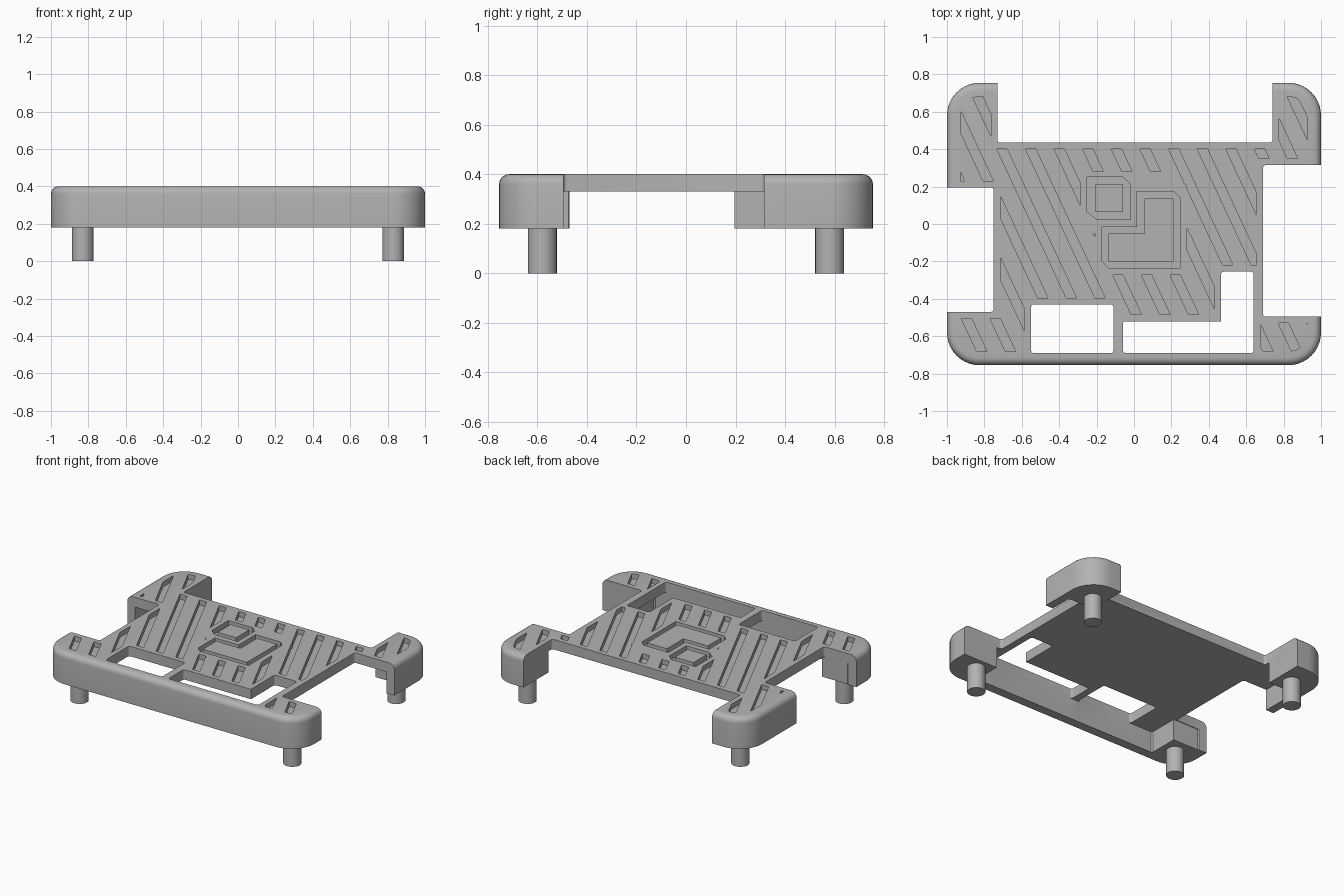
import bpy
import bmesh
import math

cube = bpy.data.objects.get("Cube")
if cube:
    bpy.data.objects.remove(cube, do_unlink=True)

TOP, PLATE, BASE = 0.40, 0.33, 0.18
GROOVE = 0.365        # floor height of the engraved lines
HX, HY = 1.0, 0.755   # half size of the case

grey = bpy.data.materials.new("plain_grey")
grey.use_nodes = True
colour = (0.45, 0.45, 0.45, 1)
grey.diffuse_color = colour
grey.node_tree.nodes["Principled BSDF"].inputs["Base Color"].default_value = colour


def prisms(name, outlines, z0, z1, fillet=0):
    """Extrude one or more outlines from z0 to z1, optionally rounding the top rim."""
    bm = bmesh.new()
    for pts in outlines:
        low = bm.faces.new([bm.verts.new((x, y, z0)) for x, y in pts])
        ext = bmesh.ops.extrude_face_region(bm, geom=[low])["geom"]
        for v in ext:
            if isinstance(v, bmesh.types.BMVert):
                v.co.z = z1
    bmesh.ops.recalc_face_normals(bm, faces=bm.faces)
    if fillet:
        rim = [e for e in bm.edges if all(v.co.z > z1 - 1e-5 for v in e.verts)]
        bmesh.ops.bevel(bm, geom=rim, offset=fillet, segments=5,
                        profile=0.5, affect='EDGES')
    mesh = bpy.data.meshes.new(name)
    bm.to_mesh(mesh)
    bm.free()
    mesh.materials.append(grey)
    obj = bpy.data.objects.new(name, mesh)
    bpy.context.collection.objects.link(obj)
    return obj


def round_rect(x0, x1, y0, y1, r, steps=4):
    pts = []
    corners = [(x1 - r, y1 - r), (x0 + r, y1 - r), (x0 + r, y0 + r), (x1 - r, y0 + r)]
    for q, (cx, cy) in enumerate(corners):
        for i in range(steps + 1):
            a = math.pi / 2 * (q + i / steps)
            pts.append((cx + r * math.cos(a), cy + r * math.sin(a)))
    return pts


def combine(target, tool, operation='DIFFERENCE'):
    """Apply a boolean and discard the tool."""
    mod = target.modifiers.new("cut", 'BOOLEAN')
    mod.operation, mod.solver, mod.object = operation, 'EXACT', tool
    bpy.context.view_layer.objects.active = target
    bpy.ops.object.modifier_apply(modifier=mod.name)
    bpy.data.objects.remove(tool, do_unlink=True)


# Notches in the edge and openings through the plate: x0, x1, y0, y1
cutouts = [
    (-0.73, 0.74, 0.435, 1.2),
    (-1.4, -0.75, -0.47, 0.195),
    (0.69, 1.4, -0.495, 0.315),
    (-0.55, -0.11, -0.69, -0.43),
    (-0.06, 0.64, -0.69, -0.52),
    (0.465, 0.64, -0.62, -0.255),
]

# Case: rounded block, hollowed from below leaving rim walls and solid corners
case = prisms("case", [round_rect(-HX, HX, -HY, HY, 0.175, 10)], BASE, TOP, 0.04)
for hx, hy in ((0.94, 0.475), (0.73, 0.69)):
    combine(case, prisms("cavity", [round_rect(-hx, hx, -hy, hy, 0.01, 1)], 0.1, PLATE))
for x0, x1, y0, y1 in cutouts:
    combine(case, prisms("opening", [round_rect(x0, x1, y0, y1, 0.015)], 0.05, 0.6))

# Slanted grooves, kept clear of every edge and of the centre shapes
SLOPE, WIDTH, PITCH, MARGIN = 0.466, 0.055, 0.153, 0.035
slots = []
for k in range(-5, 13):
    x = -0.733 + PITCH * k
    a, b = x + (0.4 - 0.9) * SLOPE, x + (0.4 + 0.9) * SLOPE
    slots.append([(a, 0.9), (b, -0.9), (b + WIDTH, -0.9), (a + WIDTH, 0.9)])
grooves = prisms("grooves", slots, GROOVE, 0.45)
edge = 0.073
field = round_rect(-HX + edge, HX - edge, -HY + edge, HY - edge, 0.1)
combine(grooves, prisms("field", [field], 0.3, 0.5), 'INTERSECT')
keep_clear = [(x0 - MARGIN, x1 + MARGIN, y0 - MARGIN, y1 + MARGIN)
              for x0, x1, y0, y1 in cutouts]
keep_clear += [(-0.285, 0.2, -0.05, 0.282), (-0.208, 0.283, -0.272, 0.21)]
for x0, x1, y0, y1 in keep_clear:
    combine(grooves, prisms("clear", [round_rect(x0, x1, y0, y1, 0.005, 1)], 0.25, 0.55))
combine(case, grooves)

# Two engraved outlines in the centre: a square and an L shape
square = [(-0.25, 0.25), (-0.06, 0.25), (-0.02, 0.215), (-0.02, 0.025),
          (-0.20, 0.025), (-0.25, 0.065)]
square_core = [(-0.205, 0.21), (-0.06, 0.21), (-0.06, 0.065), (-0.205, 0.065)]
ell = [(0.015, 0.175), (0.21, 0.175), (0.245, 0.14), (0.245, -0.235),
       (-0.135, -0.235), (-0.17, -0.20), (-0.17, -0.015), (0.015, -0.015)]
ell_core = [(0.055, 0.135), (0.21, 0.135), (0.21, -0.20),
            (-0.135, -0.20), (-0.135, -0.05), (0.055, -0.05)]
for outer, core in ((square, square_core), (ell, ell_core)):
    ring = prisms("ring", [outer], GROOVE, 0.45)
    combine(ring, prisms("core", [core], 0.3, 0.5))
    combine(case, ring)

# Round feet under the four corners
parts = [case]
for sx, side in ((-1, "right"), (1, "left")):
    for sy, end in ((-1, "front"), (1, "back")):
        x, y, r = 0.83 * sx, 0.58 * sy, 0.058
        outline = round_rect(x - r, x + r, y - r, y + r, r - 1e-4, 8)
        parts.append(prisms(f"{end}_{side}_foot", [outline], 0, BASE + 0.01))

# Smooth the curved walls and keep the edges crisp
bpy.ops.object.select_all(action='DESELECT')
for obj in parts:
    obj.select_set(True)
bpy.context.view_layer.objects.active = case
bpy.ops.object.shade_smooth_by_angle(angle=math.radians(30))
